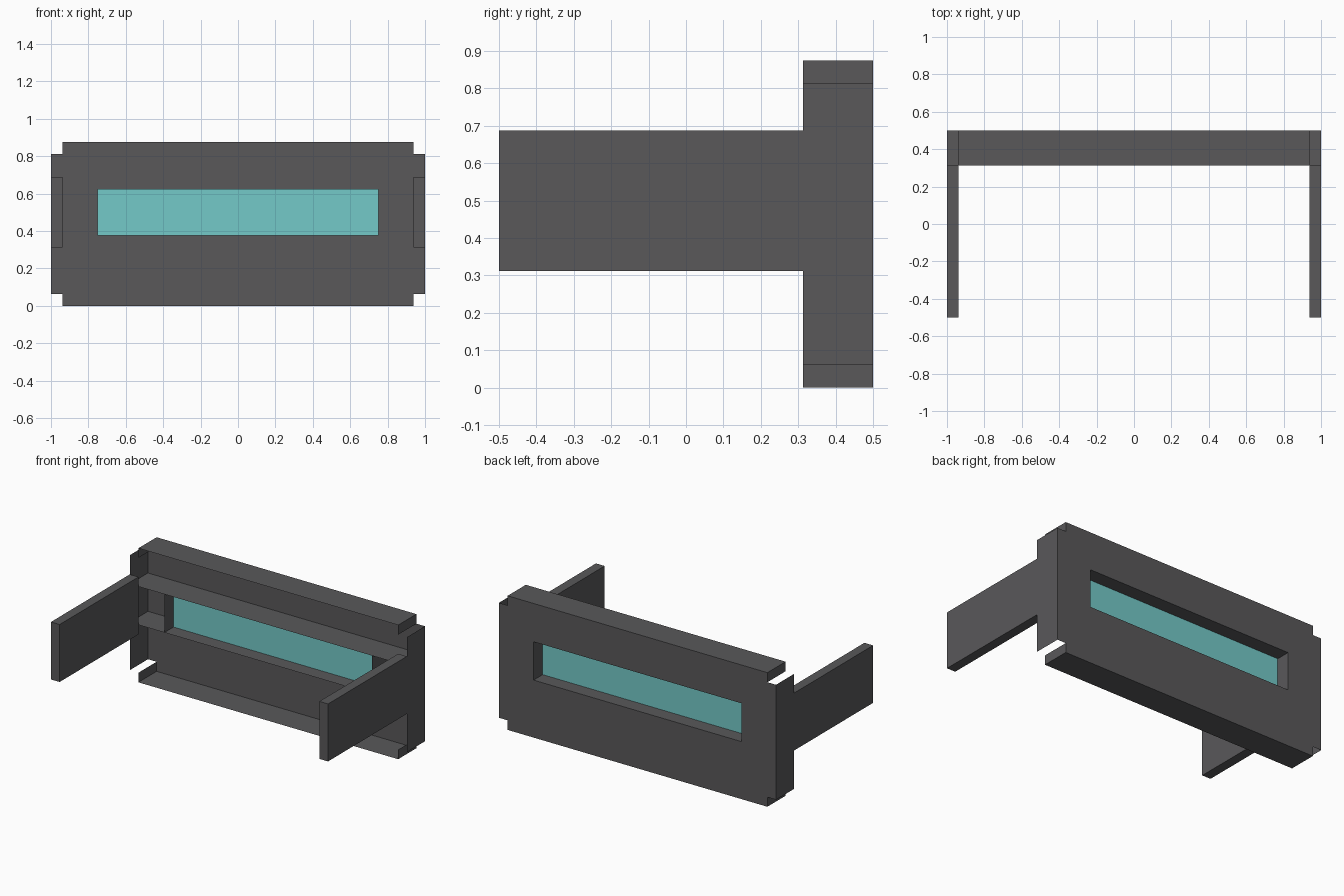
import bpy
import bmesh
from mathutils import Vector

if "Cube" in bpy.data.objects:
    bpy.data.objects.remove(bpy.data.objects["Cube"], do_unlink=True)


def material(name, rgb):
    m = bpy.data.materials.new(name)
    m.use_nodes = True
    m.diffuse_color = (*rgb, 1)
    m.node_tree.nodes["Principled BSDF"].inputs["Base Color"].default_value = (*rgb, 1)
    return m


charcoal = material("charcoal", (0.100, 0.098, 0.102))
teal = material("teal_glass", (0.175, 0.585, 0.580))

U = 1 / 16                    # building unit
FRONT, BACK = 5 * U, 8 * U    # depth range of the shell
GLASS_Y = 6.5 * U


def finish(name, bm, mat):
    me = bpy.data.meshes.new(name)
    bm.to_mesh(me)
    bm.free()
    me.materials.append(mat)
    ob = bpy.data.objects.new(name, me)
    bpy.context.collection.objects.link(ob)
    return ob


def panel(name, lo, hi, normal, mat=charcoal):
    """Flat sheet between two corners that share one coordinate."""
    lo, hi, normal = Vector(lo), Vector(hi), Vector(normal)
    a, b = [i for i in range(3) if abs(normal[i]) < 0.5]
    bm = bmesh.new()
    verts = []
    for s, t in ((0, 0), (1, 0), (1, 1), (0, 1)):
        p = lo.copy()
        p[a] = (lo, hi)[s][a]
        p[b] = (lo, hi)[t][b]
        verts.append(bm.verts.new(p))
    face = bm.faces.new(verts)
    face.normal_update()
    if face.normal.dot(normal) < 0:
        face.normal_flip()
    return finish(name, bm, mat)


def box(name, lo, hi, mat=charcoal):
    bm = bmesh.new()
    bmesh.ops.create_cube(bm, size=1)
    for v in bm.verts:
        v.co = [(l + h) / 2 + c * (h - l) for c, l, h in zip(v.co, lo, hi)]
    return finish(name, bm, mat)


# Back plate: a sheet with notched corners and a long window opening
xs = [k * U for k in (-16, -15, -12, 12, 15, 16)]
zs = [k * U for k in (0, 1, 6, 10, 13, 14)]
bm = bmesh.new()
grid = [[bm.verts.new((x, BACK, z)) for z in zs] for x in xs]
for i in range(5):
    for j in range(5):
        corner = i in (0, 4) and j in (0, 4)
        if corner or (i == 2 and j == 2):
            continue
        bm.faces.new((grid[i][j], grid[i][j + 1], grid[i + 1][j + 1], grid[i + 1][j]))
bmesh.ops.delete(bm, geom=[v for v in bm.verts if not v.link_faces], context='VERTS')
finish("back_plate", bm, charcoal)

# Top and bottom sheets of the shell
panel("top_sheet", (-15 * U, FRONT, 14 * U), (15 * U, BACK, 14 * U), (0, 0, 1))
panel("bottom_sheet", (-15 * U, FRONT, 0), (15 * U, BACK, 0), (0, 0, -1))

# Window frame shelves running the full width
panel("upper_shelf", (-1, FRONT, 10 * U), (1, BACK, 10 * U), (0, 0, -1))
panel("lower_shelf", (-1, FRONT, 6 * U), (1, BACK, 6 * U), (0, 0, 1))

for side, s in (("left", 1), ("right", -1)):
    # Side sheet, corner flaps and window jamb
    panel(side + "_side_sheet", (s, FRONT, U), (s, BACK, 13 * U), (s, 0, 0))
    for level, z in (("top", 13 * U), ("bottom", 0)):
        panel(f"{side}_{level}_flap", (s * 15 * U, FRONT, z),
              (s * 15 * U, BACK, z + U), (s, 0, 0))
    panel(side + "_window_jamb", (s * 12 * U, FRONT, 6 * U),
          (s * 12 * U, BACK, 10 * U), (-s, 0, 0))
    # Forward arm
    x0, x1 = sorted((s * 15 * U, s))
    box(side + "_arm", (x0, -0.5, 5 * U), (x1, FRONT, 11 * U))

# Glass pane halfway through the window
panel("window_glass", (-12 * U, GLASS_Y, 6 * U), (12 * U, GLASS_Y, 10 * U),
      (0, -1, 0), teal)
